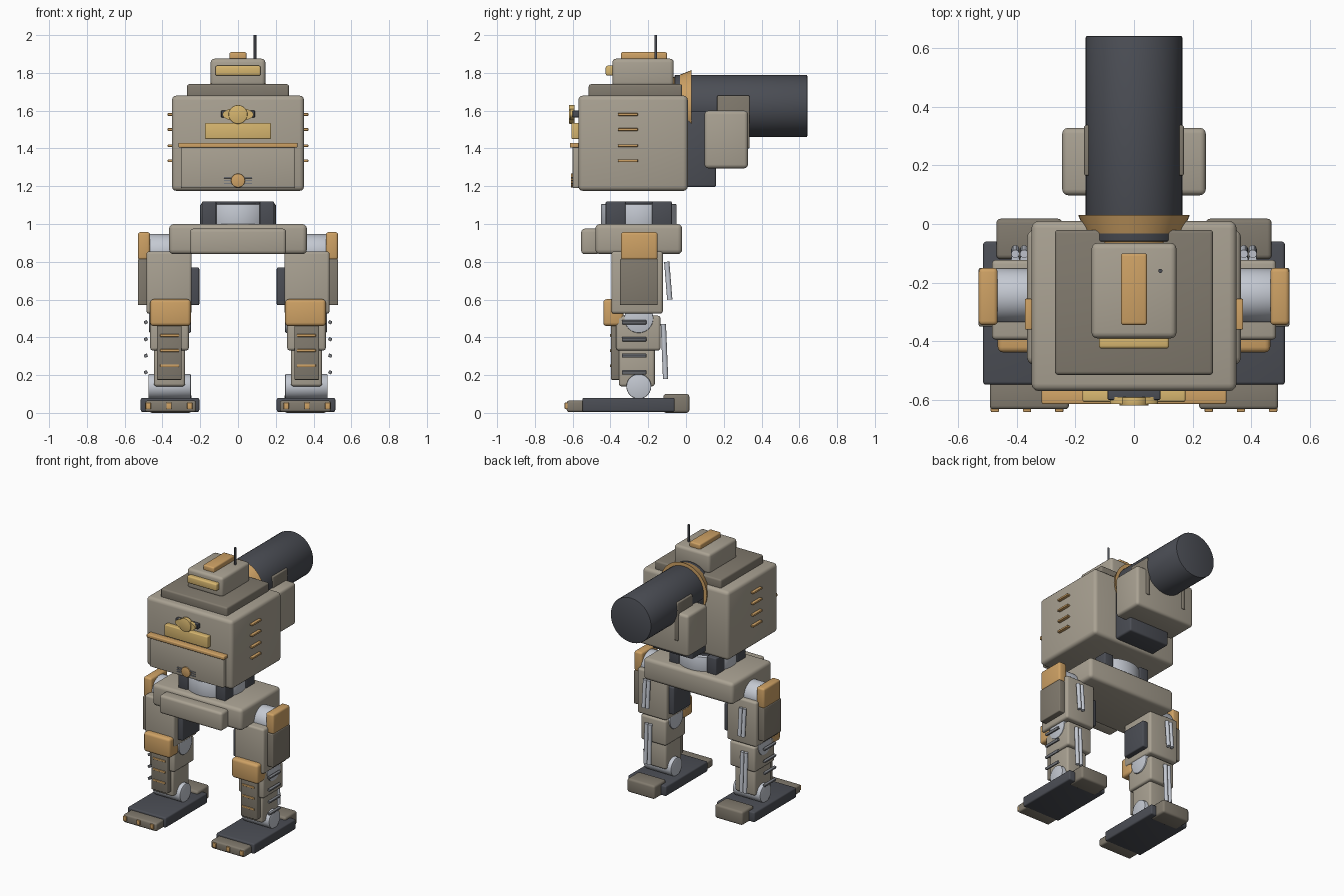
import bpy, bmesh, math
from mathutils import Matrix, Vector

if "Cube" in bpy.data.objects:
    bpy.data.objects.remove(bpy.data.objects["Cube"])


def material(name, rgb):
    m = bpy.data.materials.new(name)
    m.diffuse_color = (*rgb, 1)
    m.use_nodes = True
    m.node_tree.nodes["Principled BSDF"].inputs["Base Color"].default_value = m.diffuse_color
    return m


TAN = material("tan_armour", (0.40, 0.36, 0.29))
UMBER = material("dark_tan_armour", (0.22, 0.195, 0.155))
DARK = material("dark_metal", (0.07, 0.075, 0.09))
ORANGE = material("orange_trim", (0.62, 0.36, 0.13))
YELLOW = material("yellow_trim", (0.68, 0.47, 0.16))
STEEL = material("light_steel", (0.55, 0.58, 0.64))
GREY = material("mid_steel", (0.2, 0.21, 0.23))


def finish(name, bm, mat):
    bmesh.ops.recalc_face_normals(bm, faces=bm.faces)
    me = bpy.data.meshes.new(name)
    bm.to_mesh(me)
    bm.free()
    me.materials.append(mat)
    ob = bpy.data.objects.new(name, me)
    bpy.context.collection.objects.link(ob)
    bpy.ops.object.select_all(action='DESELECT')
    ob.select_set(True)
    bpy.context.view_layer.objects.active = ob
    bpy.ops.object.shade_smooth_by_angle(angle=math.radians(40))
    return ob


def box(name, x, y, z, mat, bevel=0.01, turn=0):
    """Rounded box from (min, max) ranges; turn rotates it about its own y axis."""
    size = Vector((x[1] - x[0], y[1] - y[0], z[1] - z[0]))
    mid = Vector((x[0] + x[1], y[0] + y[1], z[0] + z[1])) / 2
    bm = bmesh.new()
    bmesh.ops.create_cube(bm, size=1)
    bmesh.ops.scale(bm, vec=size, verts=bm.verts)
    bevel = min(bevel, 0.3 * min(map(abs, size)))
    bmesh.ops.bevel(bm, geom=bm.edges[:], offset=bevel, segments=3,
                    profile=0.5, affect='EDGES')
    bmesh.ops.transform(bm, matrix=Matrix.Translation(mid) @ Matrix.Rotation(turn, 4, 'Y'),
                        verts=bm.verts)
    return finish(name, bm, mat)


def rod(name, a, b, r, mat, r2=None, sides=40, bevel=0.0, squash=1):
    """Cylinder or cone frustum from point a to point b."""
    a, b = Vector(a), Vector(b)
    bm = bmesh.new()
    bmesh.ops.create_cone(bm, cap_ends=True, segments=sides, radius1=r,
                          radius2=r if r2 is None else r2, depth=(b - a).length)
    if bevel:
        rims = [e for e in bm.edges if any(len(f.verts) > 4 for f in e.link_faces)]
        bmesh.ops.bevel(bm, geom=rims, offset=bevel, segments=2, profile=0.5, affect='EDGES')
    rot = (b - a).to_track_quat('Z', 'Y').to_matrix().to_4x4()
    bmesh.ops.transform(bm, matrix=rot, verts=bm.verts)
    bmesh.ops.scale(bm, vec=(1, 1, squash), verts=bm.verts)
    bmesh.ops.translate(bm, vec=(a + b) / 2, verts=bm.verts)
    return finish(name, bm, mat)


def sym(w):
    return (-w, w)


# Torso, deck and head
box("torso", sym(0.35), (-0.57, 0.01), (1.175, 1.68), TAN, 0.025)
box("top_deck", sym(0.27), (-0.515, -0.02), (1.66, 1.74), UMBER, 0.012)
box("head", sym(0.145), (-0.39, -0.065), (1.73, 1.875), TAN, 0.02)
box("head_crest", sym(0.045), (-0.345, -0.1), (1.865, 1.91), ORANGE)
box("visor", sym(0.12), (-0.425, -0.38), (1.785, 1.838), YELLOW)
rod("antenna", (0.09, -0.16, 1.86), (0.09, -0.16, 2.0), 0.007, DARK, sides=12)

# Chest details
box("chest_panel", sym(0.30), (-0.60, -0.56), (1.19, 1.41), TAN, 0.006)
box("chest_rail", sym(0.315), (-0.615, -0.565), (1.404, 1.43), ORANGE, 0.006)
box("chest_plate", sym(0.175), (-0.607, -0.565), (1.45, 1.535), YELLOW, 0.006)
box("badge_mount", sym(0.09), (-0.60, -0.565), (1.565, 1.6), DARK, 0.004)
rod("badge_disc", (0, -0.59, 1.58), (0, -0.62, 1.58), 0.05, YELLOW, bevel=0.004)
rod("badge_lens", (0, -0.59, 1.58), (0, -0.615, 1.58), 0.082, YELLOW, squash=0.42)
rod("chest_boss", (0, -0.59, 1.23), (0, -0.61, 1.23), 0.037, ORANGE, bevel=0.004)
for i in range(3):
    z = 1.215 + 0.015 * i
    box("boss_bar", sym(0.075), (-0.606, -0.59), (z - 0.003, z + 0.003), GREY, 0.001)
for s in (-1, 1):
    for z in (1.335, 1.415, 1.5, 1.58):
        box("side_vent", (s * 0.36 - 0.012, s * 0.36 + 0.012), (-0.36, -0.255),
            (z - 0.007, z + 0.007), ORANGE, 0.003)

# Rear barrel and its housing
rod("barrel", (0, -0.06, 1.625), (0, 0.642, 1.625), 0.165, DARK, sides=48, bevel=0.006)
rod("barrel_collar", (0, -0.07, 1.625), (0, 0.03, 1.625), 0.15, ORANGE, r2=0.19, sides=48)
box("rear_block", sym(0.165), (-0.02, 0.16), (1.195, 1.6), DARK, 0.012)
box("rear_housing", sym(0.245), (0.098, 0.328), (1.295, 1.6), TAN, 0.02)
for s in (-1, 1):
    x = sorted((s * 0.14, s * 0.17))
    box("barrel_bracket", x, (0.165, 0.337), (1.4, 1.68), UMBER, 0.006)

# Waist and pelvis
rod("waist_drum", (0, -0.25, 0.98), (0, -0.25, 1.105), 0.2, STEEL, sides=48, bevel=0.004)
rod("waist_cap", (0, -0.25, 1.09), (0, -0.25, 1.12), 0.17, DARK, sides=48)
for sx in (-1, 1):
    for sy in (-1, 1):
        box("waist_block", sorted((sx * 0.115, sx * 0.192)),
            sorted((-0.25 + sy * 0.07, -0.25 + sy * 0.175)), (0.99, 1.12), DARK, 0.008)
box("pelvis", sym(0.365), (-0.48, -0.02), (0.84, 1.0), TAN, 0.025)
box("pelvis_front", sym(0.255), (-0.555, -0.46), (0.84, 0.975), TAN, 0.018)

# Legs, mirrored left and right
for s in (-1, 1):
    def part(name, x0, x1, y, z, mat, bevel=0.01, turn=0):
        box(name, sorted((s * x0, s * x1)), y, z, mat, bevel, s * turn)

    def axle(name, x0, x1, y, z, r, mat):
        rod(name, (s * x0, y, z), (s * x1, y, z), r, mat, bevel=0.006)

    # Hip and thigh
    axle("hip_joint", 0.3, 0.475, -0.243, 0.855, 0.092, STEEL)
    part("hip_pad", 0.465, 0.53, (-0.345, -0.15), (0.81, 0.957), ORANGE, 0.014)
    part("thigh", 0.245, 0.485, (-0.395, -0.122), (0.525, 0.855), TAN, 0.015)
    part("thigh_plate", 0.475, 0.53, (-0.35, -0.15), (0.57, 0.815), UMBER, 0.006)
    part("thigh_inner_block", 0.205, 0.26, (-0.35, -0.15), (0.57, 0.77), DARK, 0.008)
    # Knee and shin
    axle("knee_joint", 0.25, 0.47, -0.25, 0.5, 0.077, STEEL)
    part("knee_pad", 0.25, 0.465, (-0.438, -0.33), (0.46, 0.602), ORANGE, 0.018)
    part("upper_shin", 0.26, 0.465, (-0.37, -0.135), (0.33, 0.515), TAN, 0.015)
    part("lower_shin", 0.28, 0.445, (-0.355, -0.165), (0.14, 0.345), TAN, 0.015)
    part("shin_plate", 0.298, 0.43, (-0.397, -0.34), (0.175, 0.465), UMBER, 0.006)
    for z in (0.25, 0.33, 0.41):
        part("shin_stripe", 0.312, 0.412, (-0.403, -0.39), (z - 0.007, z + 0.007), ORANGE, 0.003)
    for z in (0.215, 0.303, 0.39, 0.48):
        part("shin_fin", 0.479, 0.497, (-0.34, -0.21), (z - 0.009, z + 0.009), GREY, 0.003, 0.4)
    # Rear pistons, each a pair of rods
    for x in (0.375, 0.405):
        rod("thigh_piston", (s * x, -0.102, 0.8), (s * x, -0.086, 0.6), 0.014, STEEL, sides=16)
        rod("shin_piston", (s * x, -0.12, 0.47), (s * x, -0.108, 0.18), 0.014, STEEL, sides=16)
    # Ankle and foot
    axle("ankle_joint", 0.25, 0.475, -0.25, 0.14, 0.066, STEEL)
    part("foot_sole", 0.205, 0.515, (-0.548, -0.06), (0.005, 0.08), DARK, 0.01)
    part("toe", 0.222, 0.492, (-0.632, -0.53), (0.005, 0.065), UMBER, 0.012)
    part("heel", 0.245, 0.47, (-0.12, 0.018), (0.0, 0.1), UMBER, 0.015)
    for x in (0.255, 0.365, 0.475):
        part("toe_claw", x - 0.014, x + 0.014, (-0.642, -0.62), (0.02, 0.055), ORANGE, 0.004)
